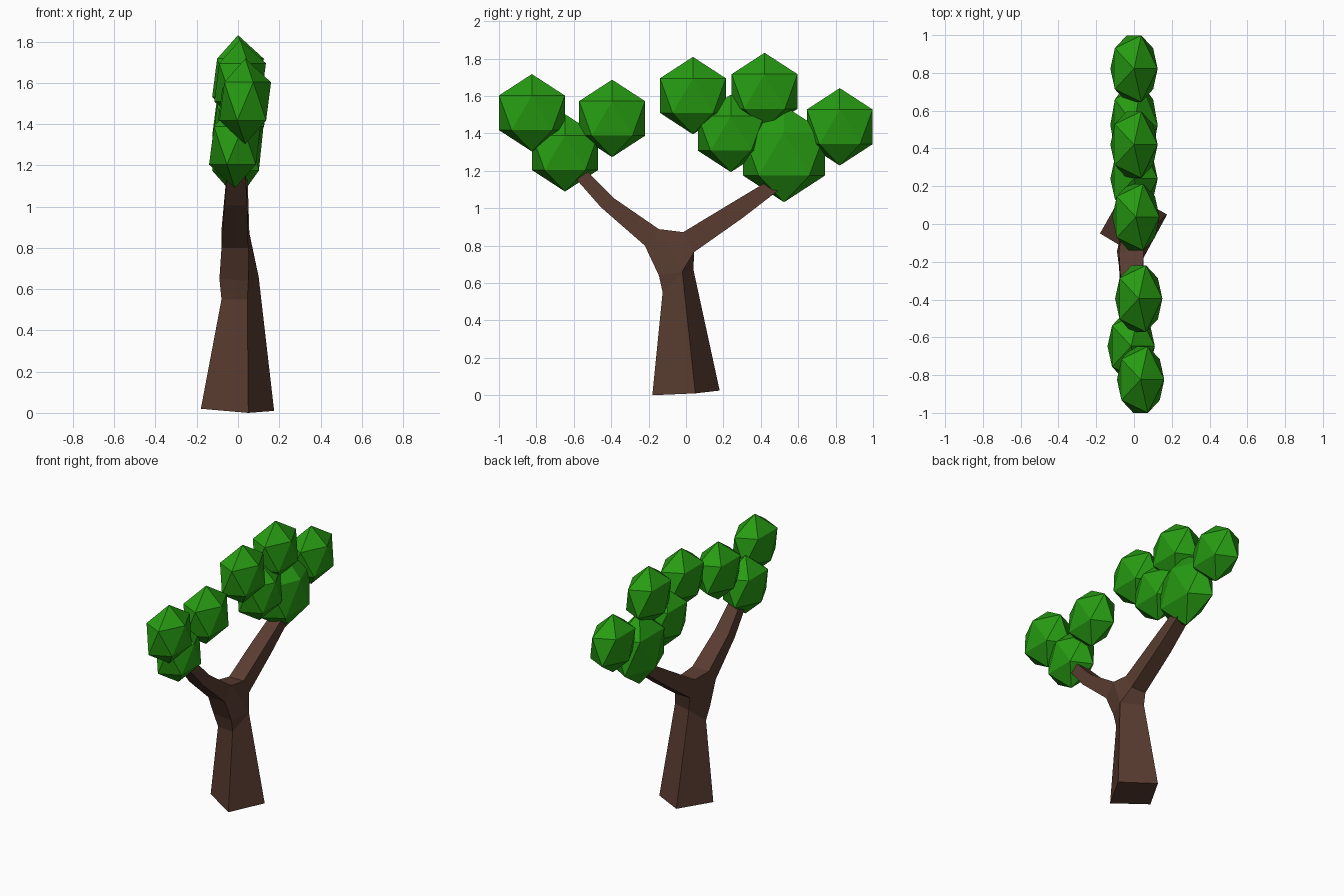
import bpy, bmesh
from mathutils import Matrix

if "Cube" in bpy.data.objects:
    bpy.data.objects.remove(bpy.data.objects["Cube"])


def material(name, color):
    m = bpy.data.materials.new(name)
    m.diffuse_color = (*color, 1)
    m.use_nodes = True
    m.node_tree.nodes["Principled BSDF"].inputs["Base Color"].default_value = m.diffuse_color
    return m


def add_object(name, bm, mat):
    bmesh.ops.recalc_face_normals(bm, faces=bm.faces)
    me = bpy.data.meshes.new(name)
    bm.to_mesh(me)
    bm.free()
    me.materials.append(mat)
    ob = bpy.data.objects.new(name, me)
    bpy.context.collection.objects.link(ob)
    return ob


bark = material("bark", (0.10, 0.045, 0.03))
leaf = material("leaf", (0.02, 0.33, 0.006))

# Trunk: four-sided, twisting and tapering up to the fork
bm = bmesh.new()


def ring(points):
    return [bm.verts.new(p) for p in points]


def branch_ring(x0, x1, low, high):
    return ring([(x0, *low), (x1, *low), (x1, *high), (x0, *high)])


def bridge(a, b):
    for i in range(4):
        j = (i + 1) % 4
        bm.faces.new((a[i], a[j], b[j], b[i]))


base = ring([(-.18, -.05, .02), (.05, -.18, 0), (.175, .05, .01), (-.05, .18, .025)])
waist = ring([(-.08, -.11, .55), (.045, -.125, .55), (.10, -.02, .66), (-.05, .04, .67)])
bm.faces.new(base[::-1])
bridge(base, waist)

# Fork: the trunk's two sides split into branch roots
neck = ring([(-.09, -.145, .65), (.05, -.145, .64)])
left = branch_ring(-.08, .05, (-.22, .80), (-.145, .888))
right = branch_ring(-.06, .055, (.043, .765), (-.015, .872))
a, b, c, d = waist
na, nb = neck
la, lb, lp, lq = left
rd, rc, rs, rt = right
for f in ((a, b, nb, na), (na, nb, lb, la), (c, d, rd, rc), (lp, rs, rt, lq),
          (b, c, nb), (nb, c, lp, lb), (c, rc, rs, lp),
          (d, a, na), (d, na, la, lq), (rd, d, lq, rt)):
    bm.faces.new(f)

# Branches running up into the foliage
branches = (
    (left, ((-.065, .045, (-.455, 1.005), (-.385, 1.053)),
            (-.05, .035, (-.60, 1.17), (-.545, 1.215)))),
    (right, ((-.055, .05, (.30, .946), (.25, 1.032)),
             (-.045, .045, (.50, 1.10), (.455, 1.155)))),
)
for start, sections in branches:
    for s in sections:
        nxt = branch_ring(*s)
        bridge(start, nxt)
        start = nxt
    bm.faces.new(start)
add_object("trunk", bm, bark)

# Foliage: flattened icosahedron clumps (x, y, z, radius)
clumps = [
    (.035, -.824, 1.51, .207), (.025, -.395, 1.48, .207), (-.015, -.647, 1.296, .207),
    (.01, .037, 1.602, .207), (0, .42, 1.624, .207), (0, .24, 1.40, .207),
    (0, .524, 1.29, .258), (0, .822, 1.435, .207),
]
for i, (x, y, z, r) in enumerate(clumps):
    bm = bmesh.new()
    bmesh.ops.create_icosphere(
        bm, subdivisions=1, radius=1,
        matrix=Matrix.Translation((x, y, z)) @ Matrix.Diagonal((.14, r, r, 1)))
    add_object(f"leaf_clump_{i + 1}", bm, leaf)
